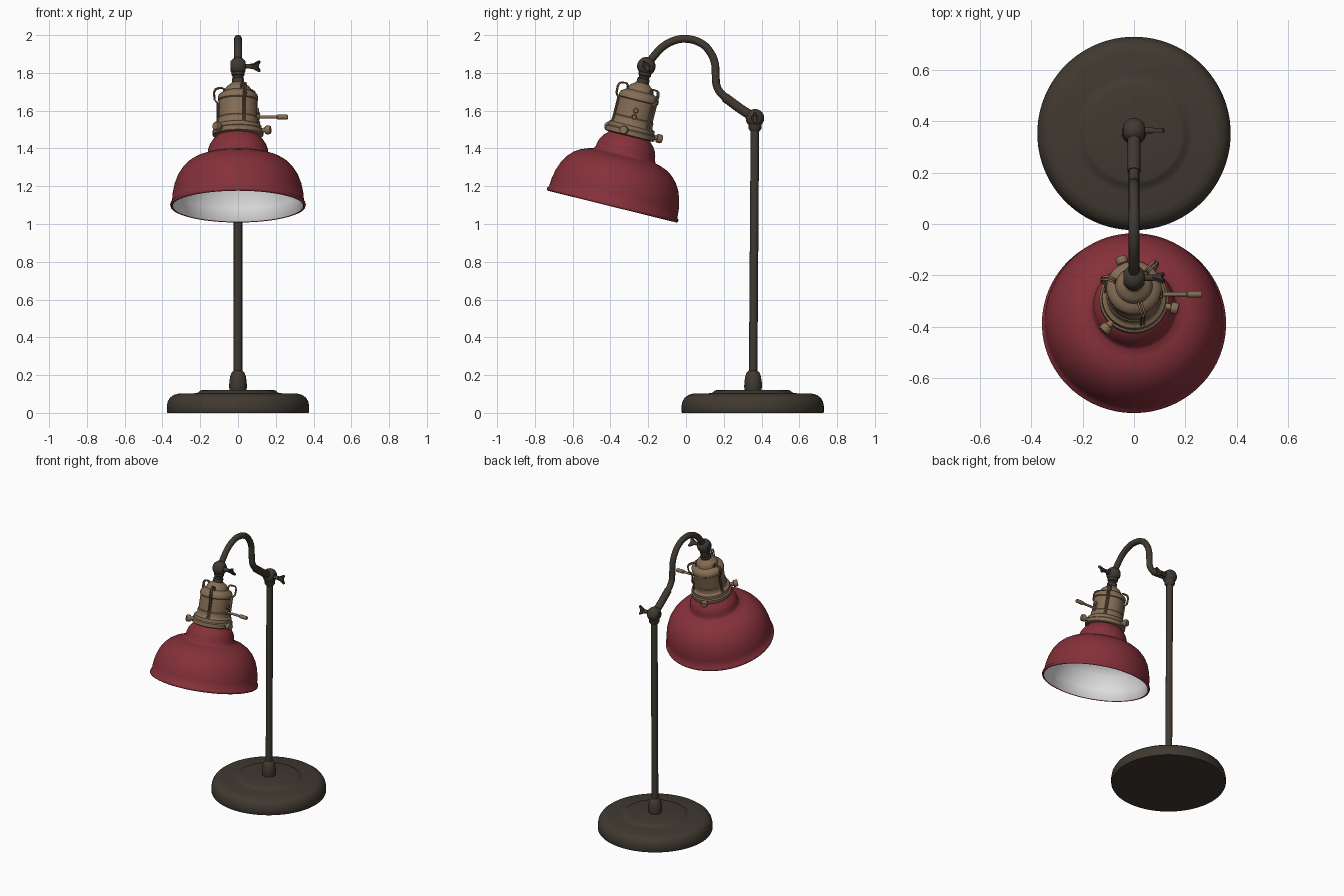
import bpy, bmesh, math
from mathutils import Matrix, Vector

if "Cube" in bpy.data.objects:
    bpy.data.objects.remove(bpy.data.objects["Cube"])

def material(name, rgb):
    m = bpy.data.materials.new(name)
    m.diffuse_color = (*rgb, 1)
    m.use_nodes = True
    m.node_tree.nodes["Principled BSDF"].inputs["Base Color"].default_value = m.diffuse_color
    return m

BRONZE = material("dark_bronze", (0.051, 0.041, 0.030))
RED = material("red_enamel", (0.235, 0.030, 0.042))
BRASS = material("aged_brass", (0.235, 0.155, 0.092))
WHITE = material("white_enamel", (0.80, 0.80, 0.80))

def smooth(ob, angle=35):
    bpy.ops.object.select_all(action='DESELECT')
    ob.select_set(True)
    bpy.context.view_layer.objects.active = ob
    bpy.ops.object.shade_smooth_by_angle(angle=math.radians(angle))

def finish(name, bm, mats, matrix, angle=35):
    bmesh.ops.recalc_face_normals(bm, faces=bm.faces)
    me = bpy.data.meshes.new(name)
    bm.to_mesh(me)
    bm.free()
    me.transform(matrix)
    for m in mats:
        me.materials.append(m)
    ob = bpy.data.objects.new(name, me)
    bpy.context.collection.objects.link(ob)
    smooth(ob, angle)
    return ob

def lathe(name, profile, mats, matrix=Matrix(), n=64, split=None, angle=35):
    """Revolve (radius, height) points; segments from `split` on use material 1."""
    bm = bmesh.new()
    rings = []
    for r, z in profile:
        if r == 0:
            rings.append([bm.verts.new((0, 0, z))] * n)
        else:
            rings.append([bm.verts.new((r * math.cos(2 * math.pi * i / n),
                                        r * math.sin(2 * math.pi * i / n), z)) for i in range(n)])
    for k in range(len(rings) - 1):
        a, b = rings[k], rings[k + 1]
        for i in range(n):
            j = (i + 1) % n
            f = bm.faces.new(list(dict.fromkeys((a[i], a[j], b[j], b[i]))))
            f.material_index = int(split is not None and k >= split)
    return finish(name, bm, mats, matrix, angle)

def tube(name, pts, radius, mat, matrix=Matrix(), bezier=False, res=4):
    cu = bpy.data.curves.new(name, 'CURVE')
    cu.dimensions = '3D'
    cu.bevel_depth, cu.bevel_resolution, cu.use_fill_caps = radius, res, True
    sp = cu.splines.new('BEZIER' if bezier else 'POLY')
    target = sp.bezier_points if bezier else sp.points
    target.add(len(pts) - 1)
    for p, co in zip(target, pts):
        if bezier:
            p.co = co
            p.handle_left_type = p.handle_right_type = 'AUTO'
        else:
            p.co = (*co, 1)
    cu.resolution_u = 8
    cu.materials.append(mat)
    ob = bpy.data.objects.new(name, cu)
    bpy.context.collection.objects.link(ob)
    ob.matrix_world = matrix
    bpy.ops.object.select_all(action='DESELECT')
    ob.select_set(True)
    bpy.context.view_layer.objects.active = ob
    bpy.ops.object.convert(target='MESH')
    smooth(bpy.context.object, 50)

TO_X = Matrix.Rotation(math.pi / 2, 4, 'Y')          # local z becomes +x
HEAD = Matrix.Translation((0, -0.391, 1.093)) @ Matrix.Rotation(math.radians(-13.9), 4, 'X')
AT = Matrix.Translation

# Base and post
lathe("base", [(0, 0), (0.374, 0), (0.377, 0.006), (0.377, 0.035), (0.372, 0.06), (0.36, 0.08),
               (0.34, 0.095), (0.315, 0.102), (0.23, 0.104), (0.212, 0.107), (0.2, 0.118),
               (0.185, 0.122), (0, 0.122)], [BRONZE], AT((0, 0.353, 0)), 96)
lathe("post_collar", [(0, 0.118), (0.043, 0.118), (0.047, 0.135), (0.046, 0.165), (0.041, 0.195),
                      (0.033, 0.215), (0.022, 0.224), (0, 0.224)], [BRONZE], AT((0, 0.355, 0)), 32)
LOW, UP = Vector((0, 0.365, 1.56)), Vector((0, -0.21, 1.835))
tube("post", [(0, 0.355, 0.15), LOW], 0.0225, BRONZE, res=6)

# Curved arm and its end sleeve
tube("arm", [LOW, (0, 0.27, 1.622), (0, 0.205, 1.672), (0, 0.166, 1.722), (0, 0.157, 1.79),
             (0, 0.153, 1.85), (0, 0.13, 1.906), (0, 0.085, 1.954), (0, 0, 1.98),
             (0, -0.065, 1.97), (0, -0.12, 1.94), (0, -0.165, 1.895), UP], 0.0205, BRONZE,
     bezier=True, res=6)
tube("arm_sleeve", [LOW, (0, 0.285, 1.612), (0, 0.205, 1.671)], 0.025, BRONZE, res=6)

# Swivel joints with winged thumb screws
def wing_screw(name, matrix):
    lathe(name + "_shaft", [(0, 0.03), (0.013, 0.03), (0.013, 0.075), (0, 0.075)], [BRONZE],
          matrix @ TO_X, 16)
    half = [(0.062, 0.012), (0.08, 0.014), (0.1, 0.028), (0.114, 0.034), (0.12, 0.026), (0.11, 0.008)]
    outline = half + [(x, -w) for x, w in reversed(half)]
    bm = bmesh.new()
    face = bm.faces.new([bm.verts.new((x, -0.008, w)) for x, w in outline])
    new = bmesh.ops.extrude_face_region(bm, geom=[face])['geom']
    bmesh.ops.translate(bm, vec=(0, 0.016, 0),
                        verts=[v for v in new if isinstance(v, bmesh.types.BMVert)])
    bmesh.ops.bevel(bm, geom=bm.edges[:], offset=0.003, segments=2, affect='EDGES')
    finish(name + "_wings", bm, [BRONZE], matrix)

for name, pos, tilt in (("lower_joint", LOW, 0), ("upper_joint", UP, 30)):
    ball = [(0.049 * math.cos(a), 0.047 * math.sin(a))
            for a in [math.radians(d) for d in range(-60, 61, 12)]]
    lathe(name, [(0, -0.036), (0.018, -0.036), (0.02, -0.041)] + ball
          + [(0.02, 0.041), (0.018, 0.036), (0, 0.036)], [BRONZE], AT(pos) @ TO_X, 32)
    wing_screw(name + "_screw", AT(pos) @ Matrix.Rotation(math.radians(tilt), 4, 'X'))
lathe("post_top", [(0, 1.49), (0.024, 1.49), (0.034, 1.505), (0.036, 1.55), (0, 1.55)],
      [BRONZE], AT((0, 0.365, 0)), 32)
lathe("head_neck", [(0, 0.65), (0.033, 0.65), (0.033, 0.695), (0.028, 0.7), (0.028, 0.71),
                    (0.034, 0.715), (0.034, 0.745), (0, 0.745)], [BRONZE], HEAD, 32)

# Bell shade: red outside, white inside
outer = [(0, 0.39), (0.108, 0.39), (0.118, 0.375), (0.134, 0.36), (0.149, 0.337), (0.158, 0.312),
         (0.161, 0.288), (0.17, 0.276), (0.2, 0.268), (0.235, 0.254), (0.266, 0.234), (0.295, 0.204),
         (0.319, 0.166), (0.336, 0.12), (0.346, 0.073), (0.35, 0.022), (0.356, 0.018), (0.359, 0.01),
         (0.357, 0.002), (0.35, -0.001), (0.345, 0.003)]
inner = [(0.338, 0.073), (0.311, 0.162), (0.287, 0.198), (0.259, 0.226), (0.2, 0.257),
         (0.152, 0.275), (0.148, 0.31), (0.125, 0.352), (0.1, 0.375), (0, 0.375)]
lathe("shade", outer + inner, [RED, WHITE], HEAD, 96, split=len(outer) - 1, angle=60)

# Brass socket with gallery ring
lathe("socket", [(0, 0.383), (0.126, 0.383), (0.134, 0.388), (0.134, 0.412), (0.126, 0.418),
                 (0.124, 0.438), (0.112, 0.444), (0.107, 0.452), (0.107, 0.478), (0.102, 0.483),
                 (0.102, 0.575), (0.107, 0.58), (0.107, 0.596), (0.102, 0.608), (0.085, 0.62),
                 (0.072, 0.626), (0.068, 0.64), (0.06, 0.653), (0.045, 0.662), (0.036, 0.672),
                 (0, 0.672)], [BRASS], HEAD, 64)

# Three ring knobs with three wire bails between them
for i, deg in enumerate((107, -13, -133)):
    turn = HEAD @ Matrix.Rotation(math.radians(deg), 4, 'Z')
    lathe(f"ring_knob_{i + 1}", [(0, 0.12), (0.013, 0.12), (0.013, 0.147), (0.021, 0.149),
                                 (0.023, 0.154), (0.023, 0.172), (0.02, 0.177), (0, 0.177)],
          [BRASS], turn @ AT((0, 0, 0.408)) @ TO_X, 20)
    turn = HEAD @ Matrix.Rotation(math.radians(deg + 60), 4, 'Z')
    path = [(0.117, 0.43), (0.112, 0.46), (0.112, 0.57), (0.128, 0.59), (0.13, 0.63), (0.122, 0.646),
            (0.106, 0.651), (0.088, 0.652), (0.077, 0.645), (0.073, 0.615)]
    for side in (-0.006, 0.006):
        tube(f"wire_bail_{i + 1}", [(r, side, z) for r, z in path], 0.0045, BRASS, turn, res=2)

# Switch key on the right side of the socket
KEY = HEAD @ AT((0, -0.0, 0.487)) @ TO_X
lathe("switch_key", [(0, 0.08), (0.016, 0.08), (0.016, 0.112), (0.008, 0.114), (0.008, 0.205),
                     (0.013, 0.21), (0.013, 0.26), (0.01, 0.265), (0, 0.265)], [BRASS], KEY, 16)
lathe("switch_screw", [(0, 0.09), (0.014, 0.09), (0.014, 0.108), (0.01, 0.112), (0, 0.112)],
      [BRASS], HEAD @ AT((0, 0, 0.522)) @ TO_X, 16)
